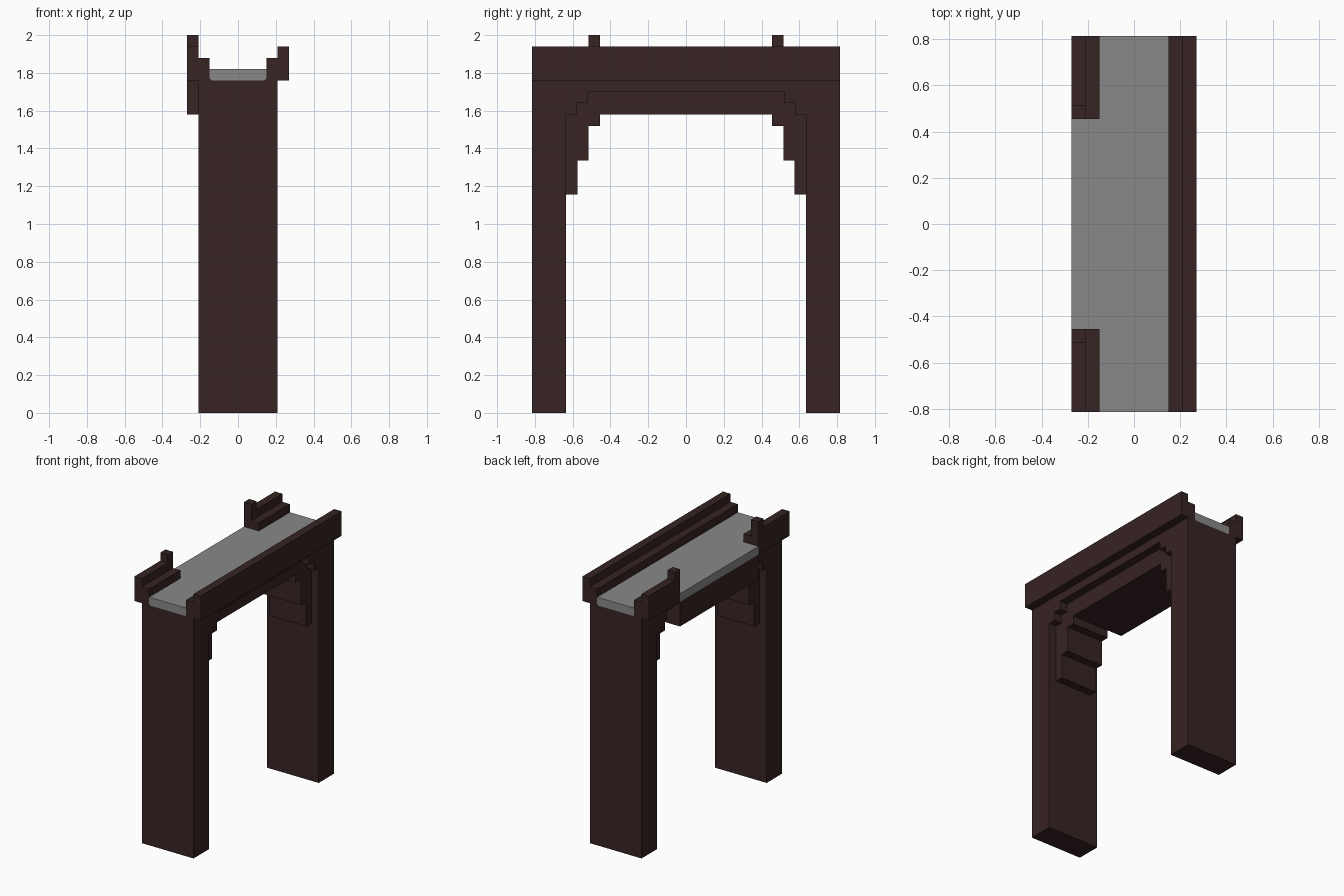
import bpy
import bmesh

cube = bpy.data.objects.get("Cube")
if cube:
    bpy.data.objects.remove(cube, do_unlink=True)


def material(name, color):
    mat = bpy.data.materials.new(name)
    mat.use_nodes = True
    mat.diffuse_color = color
    bsdf = next(n for n in mat.node_tree.nodes if n.type == 'BSDF_PRINCIPLED')
    bsdf.inputs["Base Color"].default_value = color
    bsdf.inputs["Roughness"].default_value = 0.9
    return mat


DARK = material("dark brown wood", (0.038, 0.017, 0.017, 1))
GREY = material("grey stone", (0.25, 0.25, 0.25, 1))


def prism(name, profile, axis, start, end, mat):
    """Extrude a closed profile along x (profile is y, z) or y (profile is x, z)."""
    bm = bmesh.new()
    place = (lambda a, b: (start, a, b)) if axis == 'x' else (lambda a, b: (a, start, b))
    face = bm.faces.new([bm.verts.new(place(a, b)) for a, b in profile])
    geom = bmesh.ops.extrude_face_region(bm, geom=[face])["geom"]
    move = (end - start, 0, 0) if axis == 'x' else (0, end - start, 0)
    bmesh.ops.translate(bm, vec=move, verts=[g for g in geom if isinstance(g, bmesh.types.BMVert)])
    bmesh.ops.recalc_face_normals(bm, faces=bm.faces)
    mesh = bpy.data.meshes.new(name)
    bm.to_mesh(mesh)
    bm.free()
    mesh.materials.append(mat)
    obj = bpy.data.objects.new(name, mesh)
    bpy.context.collection.objects.link(obj)
    return obj


def box(name, x, y, z, mat):
    return prism(name, [(x[0], z[0]), (x[1], z[0]), (x[1], z[1]), (x[0], z[1])], 'y', *y, mat)


END, LEG, GAP = 0.815, 0.635, 0.455   # half lengths: ends, leg faces, arch crown
BASE = 1.76                           # underside of the deck


def arch(steps):
    """Closed half outline, mirrored in y, of a stepped arch on two legs."""
    half = [(END, BASE), (END, 0), (LEG, 0)] + steps
    return half + [(-y, z) for y, z in reversed(half)]


# Stepped arch: a deep middle slab between two shallower outer layers
core = [(LEG, 1.155), (0.575, 1.155), (0.575, 1.335), (0.515, 1.335),
        (0.515, 1.52), (GAP, 1.52), (GAP, 1.58)]
rim = [(LEG, 1.58), (0.58, 1.58), (0.58, 1.64), (0.52, 1.64), (0.52, 1.70)]
prism("arch_core", arch(core), 'x', -0.15, 0.15, DARK)
prism("arch_rim_left", arch(rim), 'x', 0.15, 0.21, DARK)
prism("arch_rim_right", arch(rim), 'x', -0.21, -0.15, DARK)

# Apron under the open side
box("side_apron", (-0.27, -0.15), (-GAP, GAP), (1.58, BASE), DARK)

# Deck with chamfered lower edges, widened where the railing is open
deck = [(-0.14, BASE), (0.14, BASE), (0.15, 1.77), (0.15, 1.82), (-0.15, 1.82), (-0.15, 1.77)]
prism("deck", deck, 'y', -END, END, GREY)
box("deck_side_opening", (-0.27, -0.15), (-GAP, GAP), (BASE, 1.82), GREY)
for side, s in (("left", 1), ("right", -1)):
    prism("deck_fillet_" + side, [(0.14 * s, BASE), (0.15 * s, BASE), (0.15 * s, 1.77)],
          'y', -END, END, DARK)

# Stepped railings: one full length, the other only at the two ends
rail = [(0.15, BASE), (0.27, BASE), (0.27, 1.94), (0.21, 1.94), (0.21, 1.88), (0.15, 1.88)]
prism("full_railing", rail, 'y', -END, END, DARK)
for side, s in (("front", -1), ("back", 1)):
    prism(side + "_short_railing", [(-x, z) for x, z in rail], 'y', s * GAP, s * END, DARK)
    box(side + "_railing_post", (-0.27, -0.21), (s * GAP, s * 0.515), (1.94, 2.0), DARK)
